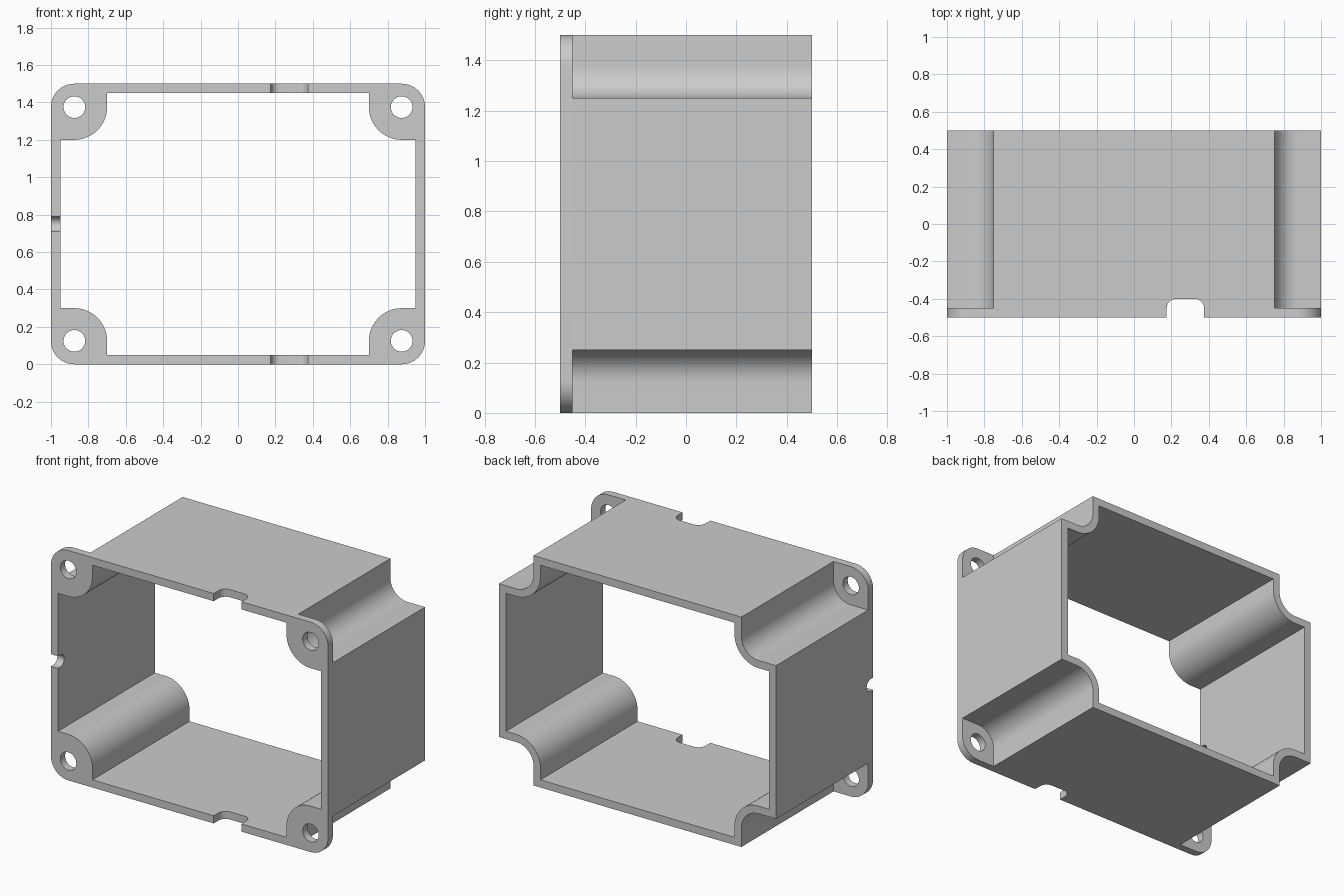
import bpy
import bmesh
from math import sin, cos, pi, radians

if "Cube" in bpy.data.objects:
    bpy.data.objects.remove(bpy.data.objects["Cube"])

HALF_W, HALF_H, HALF_D = 1.0, 0.75, 0.5
WALL = 0.05
POST_X, POST_Z, POST_R = 0.875, 0.625, 0.125   # screw axis and recess radius


def arc(cx, cy, r, start, end, steps=16):
    angles = [radians(start + (end - start) * i / steps) for i in range(steps + 1)]
    return [(cx + r * cos(a), cy + r * sin(a)) for a in angles]


def four_corners(quarter):
    """Mirror one corner's outline into a closed loop."""
    loop = []
    for sx, sz in ((1, 1), (1, -1), (-1, -1), (-1, 1)):
        points = quarter if sx * sz > 0 else quarter[::-1]
        loop += [(sx * x, sz * z + HALF_H) for x, z in points]
    return loop


def prism(name, outline, low, high, axis="y"):
    """Extrude a closed outline along one axis."""
    place = {"x": lambda a, b, d: (d, a, b),
             "y": lambda a, b, d: (a, d, b),
             "z": lambda a, b, d: (a, b, d)}[axis]
    bm = bmesh.new()
    lower = [bm.verts.new(place(a, b, low)) for a, b in outline]
    upper = [bm.verts.new(place(a, b, high)) for a, b in outline]
    bm.faces.new(lower)
    bm.faces.new(upper)
    n = len(outline)
    for i in range(n):
        j = (i + 1) % n
        bm.faces.new((lower[i], lower[j], upper[j], upper[i]))
    bmesh.ops.recalc_face_normals(bm, faces=bm.faces)
    mesh = bpy.data.meshes.new(name)
    bm.to_mesh(mesh)
    bm.free()
    obj = bpy.data.objects.new(name, mesh)
    bpy.context.collection.objects.link(obj)
    return obj


def combine(target, tool, operation):
    """Apply a boolean and remove the helper."""
    tool.hide_render = True
    mod = target.modifiers.new("boolean", "BOOLEAN")
    mod.operation, mod.solver, mod.object = operation, "EXACT", tool
    bpy.context.view_layer.objects.active = target
    bpy.ops.object.modifier_apply(modifier=mod.name)
    bpy.data.objects.remove(tool)


# Body with concave corner recesses
recess = [(0.75, HALF_H)] + arc(POST_X, POST_Z, POST_R, 180, 270) + [(HALF_W, 0.5)]
frame = prism("enclosure_frame", four_corners(recess), -HALF_D, HALF_D)

# Front flange with rounded ears
ear = arc(POST_X, POST_Z, POST_R, 90, 0)
combine(frame, prism("flange", four_corners(ear), -HALF_D, -HALF_D + WALL), "UNION")

# Open interior, keeping an even wall around the recesses
inner = ([(0.75 - WALL, HALF_H - WALL)]
         + arc(POST_X, POST_Z, POST_R + WALL, 180, 270)
         + [(HALF_W - WALL, 0.5 - WALL)])
combine(frame, prism("interior", four_corners(inner), -0.6, 0.6), "DIFFERENCE")

# Screw holes in the ears
for sx in (-1, 1):
    for sz in (-1, 1):
        hole = arc(sx * POST_X, HALF_H + sz * POST_Z, 0.058, 0, 360, 32)[:-1]
        combine(frame, prism("screw_hole", hole, -0.6, -0.4), "DIFFERENCE")

# Rounded notch through the top and bottom walls
notch = ([(0.175, -0.6)] + arc(0.225, -0.45, 0.05, 180, 90, 8)
         + arc(0.325, -0.45, 0.05, 90, 0, 8) + [(0.375, -0.6)])
combine(frame, prism("cable_notch", notch, -0.1, 1.6, "z"), "DIFFERENCE")

# Small round-ended notch in the right wall
slot = [(-0.6, 0.71)] + arc(-0.475, HALF_H, 0.04, -90, 90) + [(-0.6, 0.79)]
combine(frame, prism("side_notch", slot, -1.1, -0.9, "x"), "DIFFERENCE")

# Merge leftover coplanar seams
bm = bmesh.new()
bm.from_mesh(frame.data)
bmesh.ops.remove_doubles(bm, verts=bm.verts, dist=0.0001)
bmesh.ops.dissolve_limit(bm, angle_limit=radians(1), verts=bm.verts, edges=bm.edges)
bm.to_mesh(frame.data)
bm.free()

# Plain grey plastic
grey = bpy.data.materials.new("light_grey_plastic")
grey.use_nodes = True
colour = (0.6, 0.6, 0.6, 1)
grey.diffuse_color = colour
grey.node_tree.nodes["Principled BSDF"].inputs["Base Color"].default_value = colour
frame.data.materials.clear()
frame.data.materials.append(grey)
for face in frame.data.polygons:
    face.material_index = 0

# Smooth curves, sharp edges
bpy.ops.object.select_all(action="DESELECT")
frame.select_set(True)
bpy.context.view_layer.objects.active = frame
bpy.ops.object.shade_smooth_by_angle(angle=radians(30))
